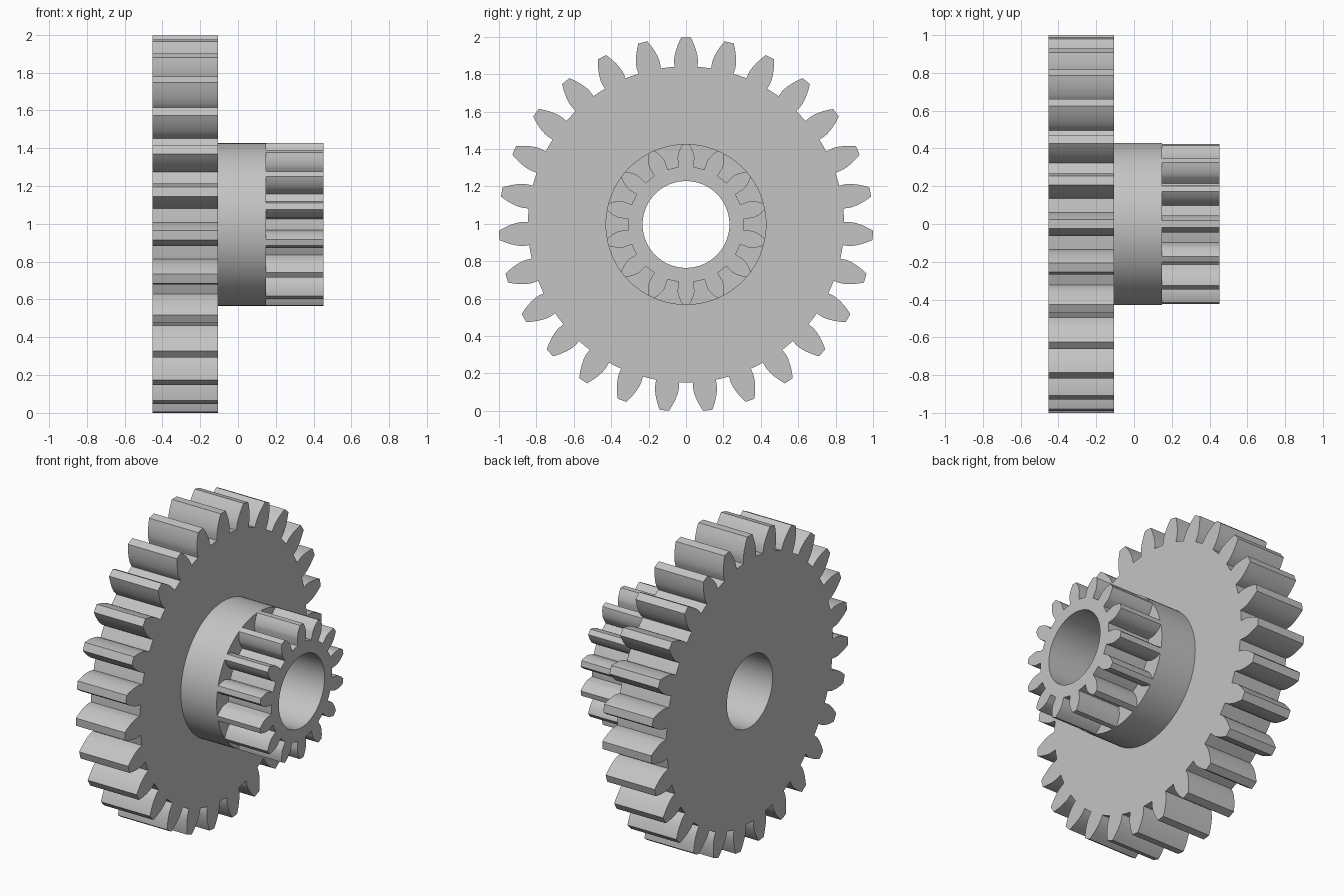
import bpy, bmesh
from math import pi, sin, cos, tan, acos, radians

if "Cube" in bpy.data.objects:
    bpy.data.objects.remove(bpy.data.objects["Cube"])

AXIS_Z = 0.9965          # height of the shaft axis
BORE = 0.232             # shaft hole radius
HUB = 0.43               # collar and pinion tip radius
PRESSURE = radians(20)

grey = bpy.data.materials.new("grey")
grey.use_nodes = True
COLOUR = (0.55, 0.55, 0.55, 1)
grey.diffuse_color = COLOUR
grey.node_tree.nodes["Principled BSDF"].inputs["Base Color"].default_value = COLOUR


def circle(radius, count=96):
    return [(radius, 2 * pi * i / count) for i in range(count)]


def involute(a):
    return tan(a) - a


def gear_outline(teeth, tip):
    """Standard involute tooth outline as (radius, angle) pairs, one tooth on top."""
    module = 2 * tip / (teeth + 2)
    pitch = module * teeth / 2
    root, base = pitch - 1.25 * module, pitch * cos(PRESSURE)
    half_pitch = pi / (2 * teeth) + involute(PRESSURE)
    steps = 8
    flank = [(root, half_pitch)]
    for i in range(steps + 1):
        r = base + (tip - base) * i / steps
        flank.append((r, half_pitch - involute(acos(min(1, base / r)))))
    tooth = [(r, -a) for r, a in flank] + [(tip, 0)] + flank[::-1]
    tooth.append((root, pi / teeth))
    return [(r, a + 2 * pi * k / teeth) for k in range(teeth) for r, a in tooth]


def bored_prism(name, outline, x0, x1):
    """Extrude an outline with a round hole along x."""
    bm = bmesh.new()
    edges = []
    for loop in (outline, circle(BORE)):
        verts = [bm.verts.new((x0, r * sin(a), AXIS_Z + r * cos(a))) for r, a in loop]
        edges += [bm.edges.new((v, verts[i - 1])) for i, v in enumerate(verts)]
    bmesh.ops.triangle_fill(bm, edges=edges, use_beauty=True)
    result = bmesh.ops.extrude_face_region(bm, geom=bm.faces[:], use_keep_orig=True)
    moved = [g for g in result["geom"] if isinstance(g, bmesh.types.BMVert)]
    bmesh.ops.translate(bm, verts=moved, vec=(x1 - x0, 0, 0))
    bmesh.ops.recalc_face_normals(bm, faces=bm.faces[:])
    mesh = bpy.data.meshes.new(name)
    bm.to_mesh(mesh)
    bm.free()
    mesh.materials.append(grey)
    obj = bpy.data.objects.new(name, mesh)
    bpy.context.collection.objects.link(obj)
    bpy.ops.object.select_all(action="DESELECT")
    obj.select_set(True)
    bpy.context.view_layer.objects.active = obj
    bpy.ops.object.shade_smooth_by_angle(angle=radians(30))


# Large wheel, plain collar, small pinion
bored_prism("large_gear", gear_outline(27, 1.0005), -0.453, -0.105)
bored_prism("collar", circle(HUB), -0.105, 0.149)
bored_prism("small_gear", gear_outline(14, HUB), 0.149, 0.453)
